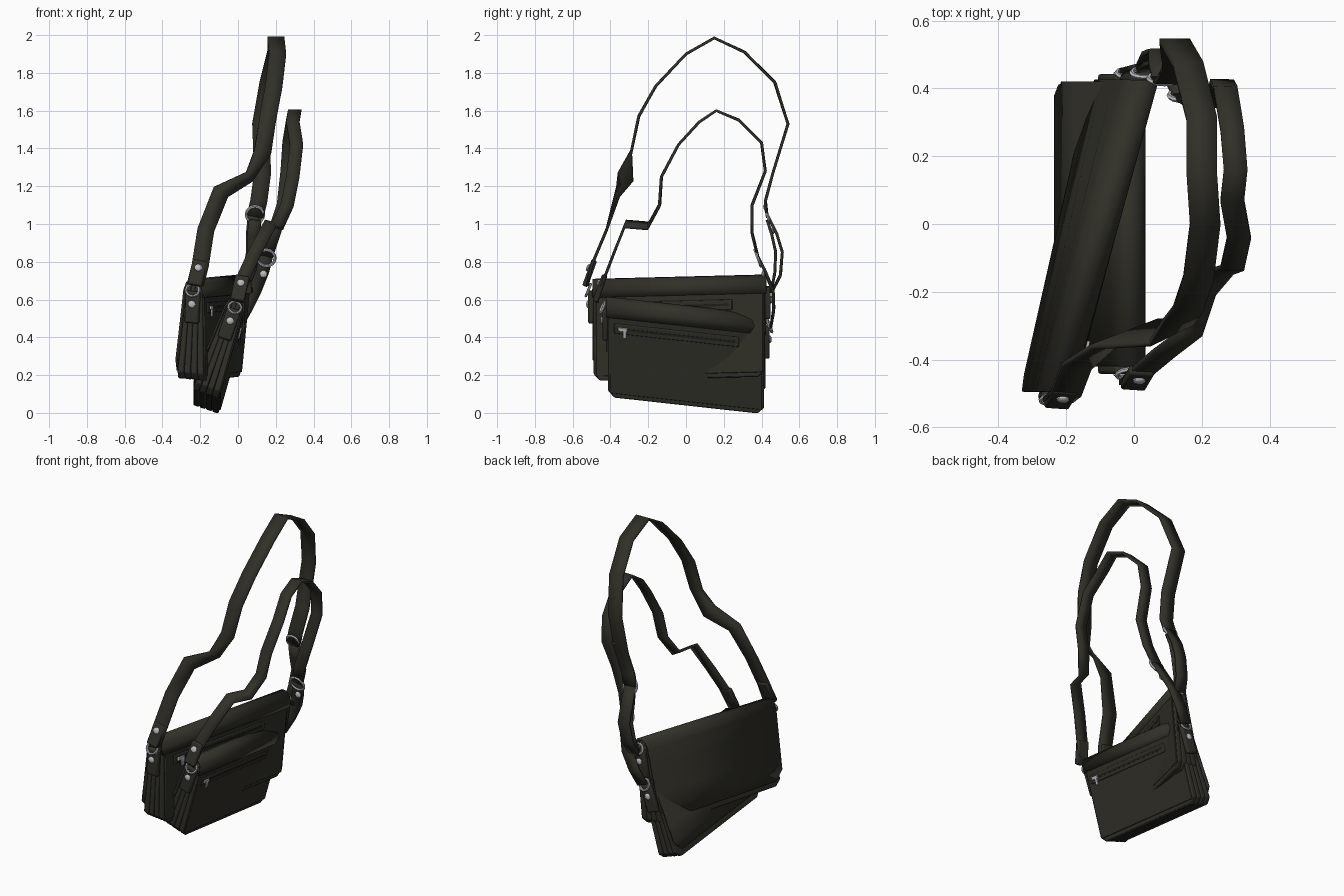
import bpy, bmesh
from math import radians, pi
from mathutils import Matrix, Vector

if "Cube" in bpy.data.objects:
    bpy.data.objects.remove(bpy.data.objects["Cube"], do_unlink=True)


def material(name, color):
    m = bpy.data.materials.new(name)
    m.diffuse_color = (*color, 1)
    m.use_nodes = True
    bsdf = m.node_tree.nodes["Principled BSDF"]
    bsdf.inputs["Base Color"].default_value = (*color, 1)
    bsdf.inputs["Roughness"].default_value = 0.6
    return m


LEATHER = material("dark_olive_leather", (0.03, 0.029, 0.021))
SEAM = material("black_seam", (0.014, 0.014, 0.01))
METAL = material("silver_metal", (0.5, 0.5, 0.53))
IDENT = Matrix.Identity(4)
move = Matrix.Translation


def finish(bm, name, mat, matrix=IDENT, solid=0, bevel=0, closed=True):
    bm.transform(matrix)
    if closed:
        bmesh.ops.recalc_face_normals(bm, faces=bm.faces)
    me = bpy.data.meshes.new(name)
    bm.to_mesh(me)
    bm.free()
    me.materials.append(mat)
    ob = bpy.data.objects.new(name, me)
    bpy.context.collection.objects.link(ob)
    bpy.ops.object.select_all(action='DESELECT')
    ob.select_set(True)
    bpy.context.view_layer.objects.active = ob
    bpy.ops.object.shade_smooth_by_angle(angle=radians(40))
    if solid:
        s = ob.modifiers.new("thickness", 'SOLIDIFY')
        s.thickness, s.offset = solid, 0
    if bevel:
        b = ob.modifiers.new("soft_edge", 'BEVEL')
        b.width, b.segments = bevel, 2


def box(name, center, size, mat, matrix, bevel=0):
    bm = bmesh.new()
    bmesh.ops.create_cube(bm, size=1)
    bmesh.ops.scale(bm, vec=size, verts=bm.verts)
    bmesh.ops.translate(bm, vec=center, verts=bm.verts)
    finish(bm, name, mat, matrix, bevel=bevel)


def sheet(name, rows, matrix=IDENT, solid=0.015):
    """Strip of quads joining pairs of points."""
    bm = bmesh.new()
    pairs = [[bm.verts.new(p) for p in row] for row in rows]
    for (a, b), (c, d) in zip(pairs, pairs[1:]):
        bm.faces.new((a, b, d, c))
    finish(bm, name, LEATHER, matrix, solid=solid, closed=False)


def ring(name, matrix, radius, tube):
    """Ring lying in the local xz plane."""
    bm = bmesh.new()
    n, m = 16, 6
    grid = []
    for i in range(n):
        turn = Matrix.Rotation(2 * pi * i / n, 3, 'Y')
        loop = []
        for j in range(m):
            off = Matrix.Rotation(2 * pi * j / m, 3, 'Z') @ Vector((tube, 0, 0))
            loop.append(bm.verts.new(turn @ (Vector((radius, 0, 0)) + off)))
        grid.append(loop)
    for i in range(n):
        for j in range(m):
            k, l = (i + 1) % n, (j + 1) % m
            bm.faces.new((grid[i][j], grid[k][j], grid[k][l], grid[i][l]))
    finish(bm, name, METAL, matrix)


def rivet(name, matrix):
    bm = bmesh.new()
    bmesh.ops.create_uvsphere(bm, u_segments=10, v_segments=6, radius=0.02)
    bmesh.ops.scale(bm, vec=(1, 0.5, 1), verts=bm.verts)
    finish(bm, name, METAL, matrix)


def pocket_slab(name, xb, xt, half, matrix):
    """Thin compartment with cut corners, set wider apart at the base."""
    c = 0.035
    outline = [(-half, c), (-half + c, 0), (half - c, 0), (half, c),
               (half, 0.46), (half - 0.03, 0.505), (-half + 0.03, 0.505), (-half, 0.46)]
    bm = bmesh.new()
    sides = []
    for s in (-1, 1):
        sides.append([bm.verts.new((xb + (xt - xb) * z / 0.5 + s * (0.017 - 0.012 * z), y, z))
                      for y, z in outline])
    bm.faces.new(sides[0])
    bm.faces.new(sides[1])
    for i in range(len(outline)):
        j = (i + 1) % len(outline)
        bm.faces.new((sides[0][i], sides[0][j], sides[1][j], sides[1][i]))
    finish(bm, name, LEATHER, matrix, bevel=0.007)


def bag(prefix, length, matrix):
    half = length / 2
    # fanned compartments
    for i in range(4):
        k = i - 1.5
        pocket_slab(f"{prefix}_compartment_{i + 1}", k * 0.036, k * 0.02, half - 0.006, matrix)
    # flap folding over the top and down the -x side
    profile = [(0.05, 0.44, 0), (0.047, 0.48, 0), (0.036, 0.51, 0), (0.012, 0.528, 0),
               (-0.015, 0.528, 0), (-0.038, 0.51, 0), (-0.05, 0.47, 0), (-0.057, 0.36, 0),
               (-0.068, 0.2, 0), (-0.075, 0.1, 0), (-0.077, 0.04, 0.05)]
    sheet(f"{prefix}_flap", [((x, -half + d, z), (x, half - d, z)) for x, z, d in profile],
          matrix, 0.01)
    # back panel and zip pocket on the +x side
    face = matrix @ move((0.074, 0, 0)) @ Matrix.Rotation(-0.055, 4, 'Y')
    box(f"{prefix}_back_panel", (-0.002, 0, 0.235), (0.01, length * 0.96, 0.42), LEATHER, face, 0.004)
    box(f"{prefix}_zip_welt", (0.002, -0.05, 0.385), (0.012, 0.66, 0.055), LEATHER, face, 0.005)
    box(f"{prefix}_zip", (0.005, -0.05, 0.385), (0.009, 0.62, 0.012), SEAM, face)
    box(f"{prefix}_zip_slider", (0.011, -0.335, 0.385), (0.012, 0.05, 0.02), METAL, face, 0.003)
    box(f"{prefix}_zip_pull", (0.013, -0.325, 0.36), (0.008, 0.018, 0.045), METAL, face, 0.002)
    # end tabs with rivets and rings
    for s, end in ((-1, "front"), (1, "rear")):
        y = s * (half + 0.008)
        box(f"{prefix}_{end}_tab", (0, y, 0.385), (0.075, 0.03, 0.17), LEATHER, matrix, 0.01)
        rivet(f"{prefix}_{end}_tab_rivet", matrix @ move((0, y + s * 0.016, 0.4)))
        ring(f"{prefix}_{end}_ring",
             matrix @ move((0, y + s * 0.014, 0.475)) @ Matrix.Rotation(s * 0.4, 4, 'X'), 0.034, 0.007)


def twist(prefix, amount, base):
    """Turn the top of a bag further than its foot."""
    for ob in bpy.data.objects:
        if ob.name.startswith(prefix):
            for v in ob.data.vertices:
                v.co.x += amount * (v.co.y - base[1]) * (v.co.z - base[2])


def strap(name, path, width, turns):
    pts = [Vector(p) for p in path]
    rows = []
    for i, p in enumerate(pts):
        t = (pts[min(i + 1, len(pts) - 1)] - pts[max(i - 1, 0)]).normalized()
        w = Vector(turns.get(i, (1, 0, 0)))
        w = (w - t * w.dot(t) * 0.8).normalized() * width / 2
        rows.append((p - w, p + w))
    sheet(name, rows)


def hardware(prefix, foot, buckle):
    # riveted loop at the front foot, round buckle at the rear
    turn = move(foot) @ Matrix.Rotation(-0.35, 4, 'X') @ Matrix.Rotation(0.2, 4, 'Y')
    box(f"{prefix}_strap_loop", (0, 0, 0), (0.075, 0.03, 0.14), LEATHER, turn, 0.008)
    rivet(f"{prefix}_strap_rivet", turn @ move((0, -0.017, 0.025)))
    ring(f"{prefix}_buckle", move(buckle) @ Matrix.Rotation(0.35, 4, 'X'), 0.046, 0.008)
    rivet(f"{prefix}_buckle_rivet", move(Vector(buckle) + Vector((-0.015, 0.03, -0.085))))


def frame(loc, x, y, z):
    """Slanted placement from an origin and three axes."""
    m = Matrix((x, y, z)).transposed().to_4x4()
    m.translation = loc
    return m


# upright bag and its long strap
base = (-0.155, -0.035, 0.187)
bag("upright_bag", 0.92, frame(base, (1, 0, -.1), (.22, 1, .025), (.1, 0, 1)))
twist("upright_bag", 0.12, base)
strap("upright_bag_strap", [
    (-.225, -.52, .68), (-.2, -.5, .78), (-.17, -.42, .97), (-.09, -.36, 1.17), (.06, -.32, 1.25),
    (.13, -.29, 1.38), (.16, -.25, 1.57), (.19, -.16, 1.73), (.21, 0, 1.9), (.2, .15, 1.985),
    (.2, .31, 1.91), (.16, .47, 1.75), (.12, .54, 1.53), (.13, .46, 1.27), (.11, .42, 1.12),
    (.09, .43, 1.04)], 0.09, {3: (.8, .1, -.4), 4: (.4, .75, -.4)})
strap("upright_bag_lower_strap", [(.09, .43, 1.05), (.08, .48, .95), (.08, .51, .85),
                                  (.06, .5, .73), (.04, .455, .64)], 0.075, {})
strap("upright_bag_strap_lining", [(.09, .43, 1.02), (.08, .455, .94), (.08, .475, .85),
                                   (.06, .47, .74), (.04, .45, .64)], 0.065, {})
hardware("upright_bag", (-.215, -.51, .74), (.09, .43, 1.05))

# leaning bag and its shorter strap
bag("leaning_bag", 0.84, frame((-0.172, 0, 0.06), (.946, 0, -.326), (0, 1, -.11), (.326, 0, .946)))
strap("leaning_bag_strap", [
    (-.01, -.47, .59), (.03, -.43, .72), (.09, -.38, .85), (.17, -.32, 1.0), (.21, -.2, .99),
    (.26, -.14, 1.1), (.29, -.13, 1.25), (.31, -.04, 1.42), (.29, .07, 1.54), (.3, .16, 1.6),
    (.29, .28, 1.55), (.27, .4, 1.43), (.26, .42, 1.28), (.24, .35, 1.1), (.19, .35, .95),
    (.15, .38, .83)], 0.07, {3: (.8, -.2, -.5), 4: (.8, -.2, -.5)})
strap("leaning_bag_lower_strap", [(.15, .38, .83), (.13, .42, .75), (.09, .46, .65),
                                  (.04, .465, .55), (-.01, .45, .46)], 0.07, {})
hardware("leaning_bag", (.01, -.455, .66), (.15, .38, .82))
